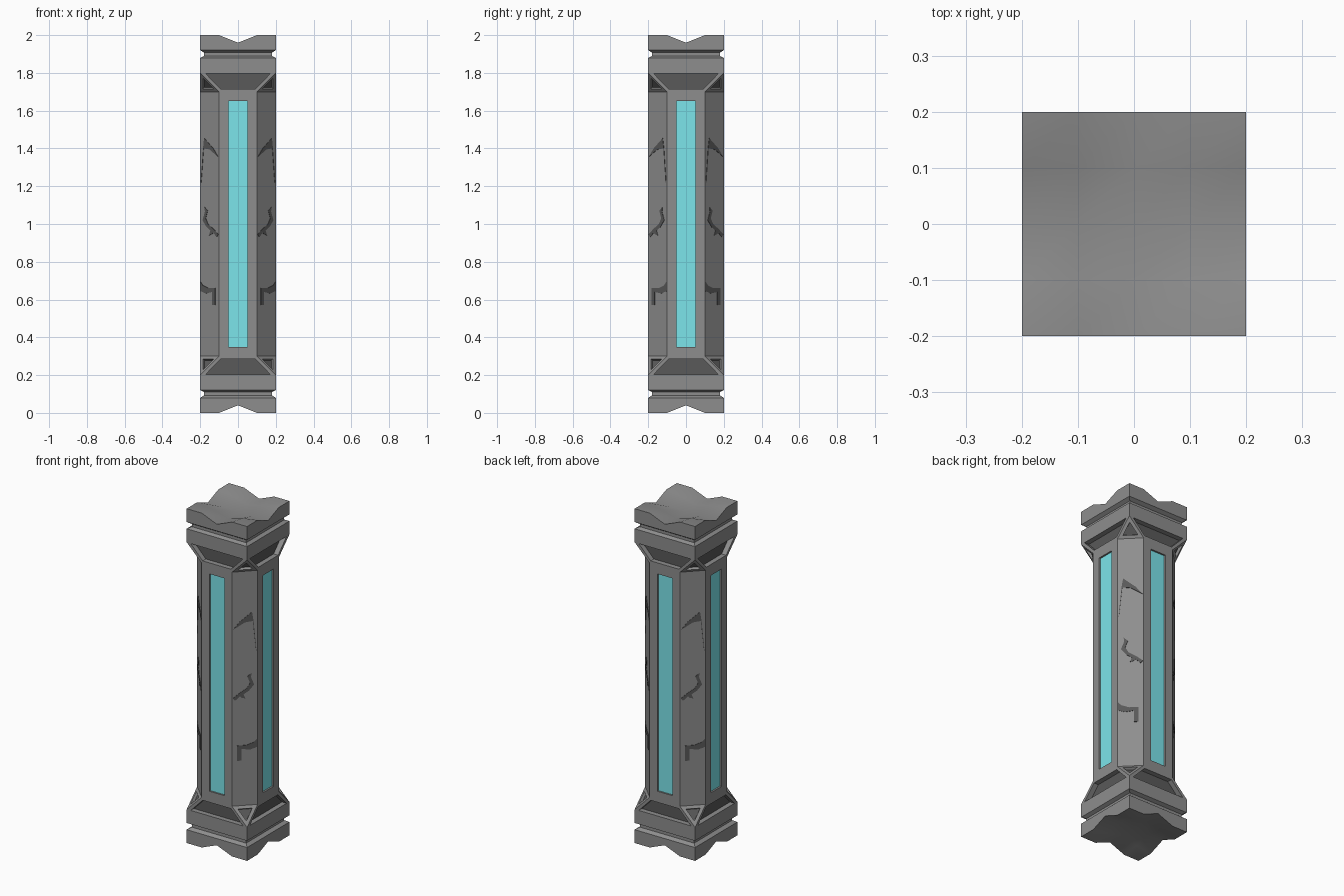
import bpy, bmesh
from math import pi
from mathutils import Matrix

if "Cube" in bpy.data.objects:
    bpy.data.objects.remove(bpy.data.objects["Cube"])

R, H = 0.2, 0.1   # half width of the pillar, half width of each main face


def finish(bm, name, mats, smooth=False):
    me = bpy.data.meshes.new(name)
    bm.to_mesh(me)
    bm.free()
    ob = bpy.data.objects.new(name, me)
    bpy.context.collection.objects.link(ob)
    for m in mats:
        me.materials.append(m)
    if smooth:
        bpy.ops.object.select_all(action='DESELECT')
        ob.select_set(True)
        bpy.context.view_layer.objects.active = ob
        bpy.ops.object.shade_smooth_by_angle(angle=pi / 3)
    return ob


def material(name, color):
    m = bpy.data.materials.new(name)
    m.diffuse_color = color
    m.use_nodes = True
    m.node_tree.nodes["Principled BSDF"].inputs["Base Color"].default_value = m.diffuse_color
    return m


stone = material("stone_grey", (0.27, 0.27, 0.27, 1))
dark = material("stone_dark", (0.1, 0.1, 0.1, 1))
glow = material("glow_cyan", (0.2, 0.78, 0.83, 1))

# Pillar body: square collars with a groove, octagonal shaft between
bm = bmesh.new()


def square(r, z):
    return [bm.verts.new((x * r, y * r, z)) for x, y in ((-1, -1), (1, -1), (1, 1), (-1, 1))]


def octagon(z):
    pts = ((-R, -H), (-H, -R), (H, -R), (R, -H), (R, H), (H, R), (-H, R), (-R, H))
    return [bm.verts.new((x, y, z)) for x, y in pts]


collar = [(R, 0.08), (0.18, 0.093), (0.18, 0.11), (R, 0.12), (R, 0.2)]
low = [square(r, z) for r, z in collar]
high = [square(r, 2 - z) for r, z in collar]
octs = [octagon(0.3), octagon(1.7)]
trapezoids, triangles, mains = [], [], []
for rings, o in ((low, octs[0]), (high, octs[1])):
    bm.faces.new(rings[0])
    for a, b in zip(rings, rings[1:]):
        for i in range(4):
            j = (i + 1) % 4
            bm.faces.new((a[i], a[j], b[j], b[i]))
    s = rings[-1]
    for i in range(4):
        j = (i + 1) % 4
        triangles.append(bm.faces.new((s[i], o[2 * i], o[2 * i + 1])))
        trapezoids.append(bm.faces.new((s[i], s[j], o[2 * j], o[2 * i + 1])))
for i in range(8):
    j = (i + 1) % 8
    f = bm.faces.new((octs[0][i], octs[0][j], octs[1][j], octs[1][i]))
    if i % 2:
        mains.append(f)
bmesh.ops.recalc_face_normals(bm, faces=bm.faces[:])


def pocket(faces, border, depth):
    bmesh.ops.inset_individual(bm, faces=faces, thickness=border, use_even_offset=True)
    if faces is trapezoids:       # hollow reaches right up to the collar
        for f in faces:
            for v in f.verts:
                d = v.co.z - 1
                if abs(d) > 0.75:
                    v.co.z += 0.014 if d > 0 else -0.014
                    v.co.x *= 1.07 if abs(v.co.x) < R - 0.001 else 1
                    v.co.y *= 1.07 if abs(v.co.y) < R - 0.001 else 1
    bmesh.ops.inset_individual(bm, faces=faces, thickness=0, depth=-depth)


pocket(mains, 0.05, 0.016)        # light slots
pocket(triangles, 0.018, 0.015)   # corner triangles
pocket(trapezoids, 0.016, 0.03)   # dark hollows beside the collars
for f in trapezoids + triangles:
    f.material_index = 1
finish(bm, "pillar_body", [stone, dark])

# Wavy end blocks
for name, side in (("top_block", 1), ("bottom_block", -1)):
    bm = bmesh.new()
    bmesh.ops.create_grid(bm, x_segments=4, y_segments=4, size=R)
    for v in bm.verts:
        v.co.z = 1 + side * 0.9201
    ret = bmesh.ops.extrude_face_region(bm, geom=bm.faces[:], use_keep_orig=True)
    for v in ret["geom"]:
        if isinstance(v, bmesh.types.BMVert):
            x, y = abs(v.co.x), abs(v.co.y)
            h = 0.96 if min(x, y) < 0.05 else 1.0
            if max(x, y) < 0.15 and h == 1.0:
                h = 0.985
            v.co.z = 1 + side * h
    bmesh.ops.recalc_face_normals(bm, faces=bm.faces[:])
    finish(bm, name, [stone], smooth=True)

# Glowing panels sunk into the four main faces
bm = bmesh.new()
for k in range(4):
    m = Matrix.Rotation(k * pi / 2, 4, 'Z') @ Matrix.Translation((0, -0.184, 1)) \
        @ Matrix.Diagonal((0.1, 0.012, 1.3, 1))
    bmesh.ops.create_cube(bm, size=1, matrix=m)
finish(bm, "glow_panels", [glow])

# Cracks on the corner faces: (fraction across the face, height)
cracks = [
    [(.04, 1.355), (.3, 1.4), (.78, 1.455), (.84, 1.4), (.95, 1.22), (.94, 1.22),
     (.81, 1.4), (.5, 1.395)],
    [(.03, .945), (.3, .975), (.58, 1.0), (.7, 1.03), (.6, 1.07), (.76, 1.09), (.74, 1.065),
     (.86, 1.02), (.66, .985), (.45, .965), (.52, .94), (.38, .945), (.3, .955), (.12, .93)],
    [(.2, .57), (.2, .66), (.55, .66), (.85, .675), (.98, .695), (.98, .645), (.7, .632),
     (.36, .64), (.36, .57)],
]
bm = bmesh.new()
for sx in (-1, 1):
    for sy in (-1, 1):
        for pts in cracks:
            def ring(d):
                return [bm.verts.new((sx * (H + H * u + d), sy * (R - H * u + d), z))
                        for u, z in pts]
            a, b = ring(-0.003), ring(0.0015)
            bm.faces.new(a)
            bm.faces.new(b)
            for i in range(len(pts)):
                j = (i + 1) % len(pts)
                bm.faces.new((a[i], a[j], b[j], b[i]))
bmesh.ops.recalc_face_normals(bm, faces=bm.faces[:])
finish(bm, "cracks", [dark])
